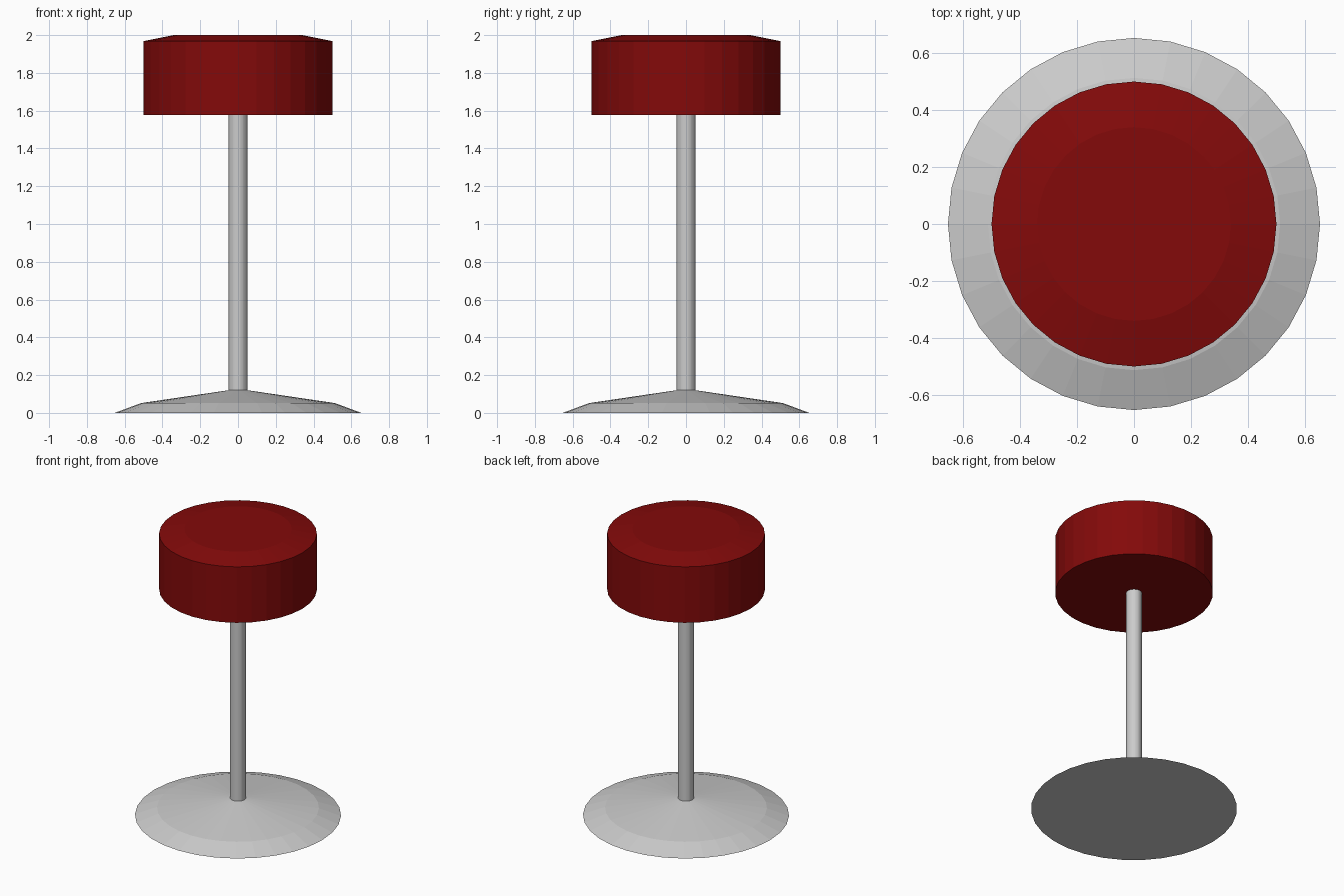
import bpy, bmesh
from math import tau, cos, sin

if "Cube" in bpy.data.objects:
    bpy.data.objects.remove(bpy.data.objects["Cube"])

SIDES = 32

def turned(name, profile, color=None):
    """Closed flat-shaded solid turned around z from (radius, z) points, bottom to top."""
    bm = bmesh.new()
    rings = [[bm.verts.new((r * cos(tau * i / SIDES), r * sin(tau * i / SIDES), z))
              for i in range(SIDES)] for r, z in profile]
    for low, high in zip(rings, rings[1:]):
        for i in range(SIDES):
            j = (i + 1) % SIDES
            bm.faces.new((low[i], low[j], high[j], high[i]))
    bm.faces.new(rings[0][::-1])
    bm.faces.new(rings[-1])
    mesh = bpy.data.meshes.new(name)
    bm.to_mesh(mesh)
    bm.free()
    obj = bpy.data.objects.new(name, mesh)
    bpy.context.collection.objects.link(obj)
    if color:
        mat = bpy.data.materials.new(name + "_red")
        mat.diffuse_color = color
        mat.use_nodes = True
        mat.node_tree.nodes["Principled BSDF"].inputs["Base Color"].default_value = mat.diffuse_color
        mesh.materials.append(mat)
    return obj

# Shallow two-slope foot
turned("base", [(0.653, 0), (0.513, 0.052), (0.05, 0.12)])
# Central pole
turned("pole", [(0.05, 0.115), (0.05, 1.58)])
# Thick round cushion with a bevelled top
turned("seat", [(0.5, 1.577), (0.5, 1.968), (0.34, 2.0)], (0.23, 0.003, 0.003, 1))
